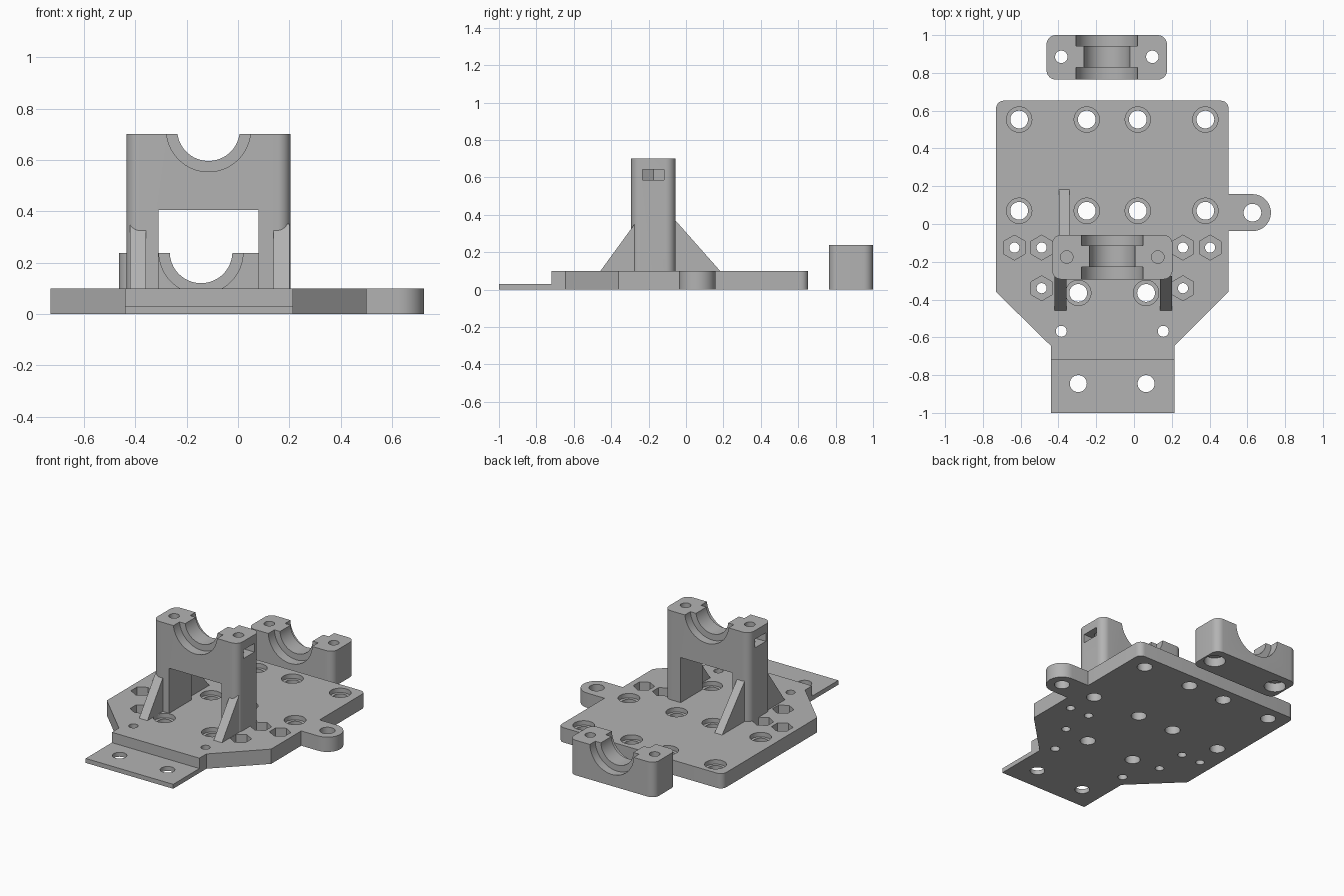
import bpy, bmesh, math
from mathutils import Vector

old = bpy.data.objects.get("Cube")
if old:
    bpy.data.objects.remove(old, do_unlink=True)

GREY = (0.45, 0.45, 0.45, 1)
mat = bpy.data.materials.new("plain grey")
mat.use_nodes = True
mat.diffuse_color = GREY
mat.node_tree.nodes["Principled BSDF"].inputs["Base Color"].default_value = GREY


def prism(name, pts, lo, hi, axis="z"):
    """Extrude a 2D outline along an axis from lo to hi."""
    place = {"z": lambda a, b: (a, b, lo), "y": lambda a, b: (a, lo, b), "x": lambda a, b: (lo, a, b)}[axis]
    push = Vector([(hi - lo) if axis == k else 0 for k in "xyz"])
    bm = bmesh.new()
    face = bm.faces.new([bm.verts.new(place(*p)) for p in pts])
    out = bmesh.ops.extrude_face_region(bm, geom=[face], use_keep_orig=True)
    bmesh.ops.translate(bm, vec=push, verts=[v for v in out["geom"] if isinstance(v, bmesh.types.BMVert)])
    bmesh.ops.recalc_face_normals(bm, faces=bm.faces)
    mesh = bpy.data.meshes.new(name)
    bm.to_mesh(mesh)
    bm.free()
    mesh.materials.append(mat)
    ob = bpy.data.objects.new(name, mesh)
    bpy.context.collection.objects.link(ob)
    return ob


def arc(cx, cy, r, start, end, n):
    angles = [math.radians(start + (end - start) * i / n) for i in range(n + 1)]
    return [(cx + r * math.cos(a), cy + r * math.sin(a)) for a in angles]


def circle(cx, cy, r, n=40, turn=0):
    return arc(cx, cy, r, turn, turn + 360, n)[:-1]


def rect(x0, x1, y0, y1):
    return [(x0, y0), (x1, y0), (x1, y1), (x0, y1)]


def rounded(x0, x1, y0, y1, r):
    corners = [(x1 - r, y1 - r), (x0 + r, y1 - r), (x0 + r, y0 + r), (x1 - r, y0 + r)]
    return [p for i, c in enumerate(corners) for p in arc(*c, r, 90 * i, 90 * i + 90, 8)]


def cut(ob, pts, lo, hi, axis="z"):
    """Subtract a prism from an object."""
    tool = prism("cutter", pts, lo, hi, axis)
    tool.hide_render = True
    mod = ob.modifiers.new("cut", "BOOLEAN")
    mod.operation, mod.solver, mod.object = "DIFFERENCE", "EXACT", tool
    bpy.context.view_layer.objects.active = ob
    bpy.ops.object.modifier_apply(modifier=mod.name)
    bpy.data.objects.remove(tool, do_unlink=True)


def smooth(ob):
    bpy.ops.object.select_all(action="DESELECT")
    ob.select_set(True)
    bpy.context.view_layer.objects.active = ob
    bpy.ops.object.shade_smooth_by_angle(angle=math.radians(30))


def cradle(ob, cx, cz, y0, y1):
    """Bearing seat: narrow bore with a wider recess at each end."""
    cut(ob, circle(cx, cz, 0.122, 64), y0 - 0.1, y1 + 0.1, "y")
    cut(ob, circle(cx, cz, 0.164, 64), y0 - 0.1, y0 + 0.065, "y")
    cut(ob, circle(cx, cz, 0.164, 64), y1 - 0.058, y1 + 0.1, "y")


TOP = 0.1
MID = -0.115

# Base plate with side ear and thin front tongue
outline = arc(0.46, 0.613, 0.04, 0, 90, 6) + arc(-0.69, 0.613, 0.04, 90, 180, 6)
outline += [(-0.73, -0.36), (-0.44, -0.645), (-0.44, -1), (0.215, -1), (0.215, -0.645), (0.5, -0.36)]
outline += [(0.5, -0.038)] + arc(0.627, 0.06, 0.098, -90, 90, 20) + [(0.5, 0.158)]
base = prism("base_plate", outline, 0, TOP)
cut(base, rect(-0.8, 0.8, -1.2, -0.72), 0.03, 0.3)

# Counterbored mounting holes
bores = [(x, y) for x in (-0.608, -0.25, 0.02, 0.378) for y in (0.07, 0.553)]
bores += [(x, -0.365) for x in (-0.295, 0.064)]
for x, y in bores:
    cut(base, circle(x, y, 0.047), -0.1, 0.2)
    cut(base, circle(x, y, 0.067), 0.07, 0.2)

# Plain holes in the tongue, plate front and ear
for x, y, r in [(-0.295, -0.845, 0.045), (0.064, -0.845, 0.045), (-0.385, -0.568, 0.029),
                (0.155, -0.568, 0.029), (0.627, 0.06, 0.047)]:
    cut(base, circle(x, y, r), -0.1, 0.2)

# Hexagonal nut pockets, mirrored about the post
for side in (-1, 1):
    for dx, y in [(0.374, -0.125), (0.518, -0.125), (0.374, -0.34)]:
        cut(base, circle(MID + side * dx, y, 0.027, 24), -0.1, 0.2)
        cut(base, circle(MID + side * dx, y, 0.066, 6, 30), 0.045, 0.2)
smooth(base)

# Upright bracket with window and bearing seat
Y0, Y1 = -0.293, -0.057
post = prism("upright_bracket", rounded(-0.434, 0.204, Y0, Y1, 0.05), TOP - 0.01, 0.702)
cut(post, rect(-0.31, 0.08, 0, 0.405), -0.5, 0.2, "y")
cradle(post, MID, 0.718, Y0, Y1)
for side in (-1, 1):
    hx, hy = MID + side * 0.241, -0.175
    cut(post, circle(hx, hy, 0.033), 0.5, 0.9)
    # side nut slot with a pointed inner end
    slot = [(hx + side * 0.2, hy - 0.058), (hx + side * 0.2, hy + 0.058), (hx - side * 0.033, hy + 0.058),
            (hx - side * 0.066, hy), (hx - side * 0.033, hy - 0.058)]
    cut(post, slot, 0.585, 0.643)
smooth(post)

# Bracing ribs: two in front, one behind
for name, x0, x1, tip, y, z in [("front_right_rib", -0.42, -0.358, -0.457, -0.275, 0.35),
                                ("front_left_rib", 0.138, 0.2, -0.457, -0.275, 0.35),
                                ("back_rib", -0.398, -0.342, 0.182, -0.07, 0.385)]:
    prism(name, [(tip, TOP), (y, z), (y, TOP - 0.01), (tip, TOP - 0.01)], x0, x1, "x")

# Loose bearing cap behind the plate
cap = prism("bearing_cap", rounded(-0.463, 0.175, 0.764, 1, 0.05), 0, 0.237)
cradle(cap, -0.144, 0.242, 0.764, 1)
for x in (-0.385, 0.097):
    cut(cap, circle(x, 0.885, 0.033), -0.1, 0.4)
    cut(cap, circle(x, 0.885, 0.066), -0.1, 0.06)
smooth(cap)
